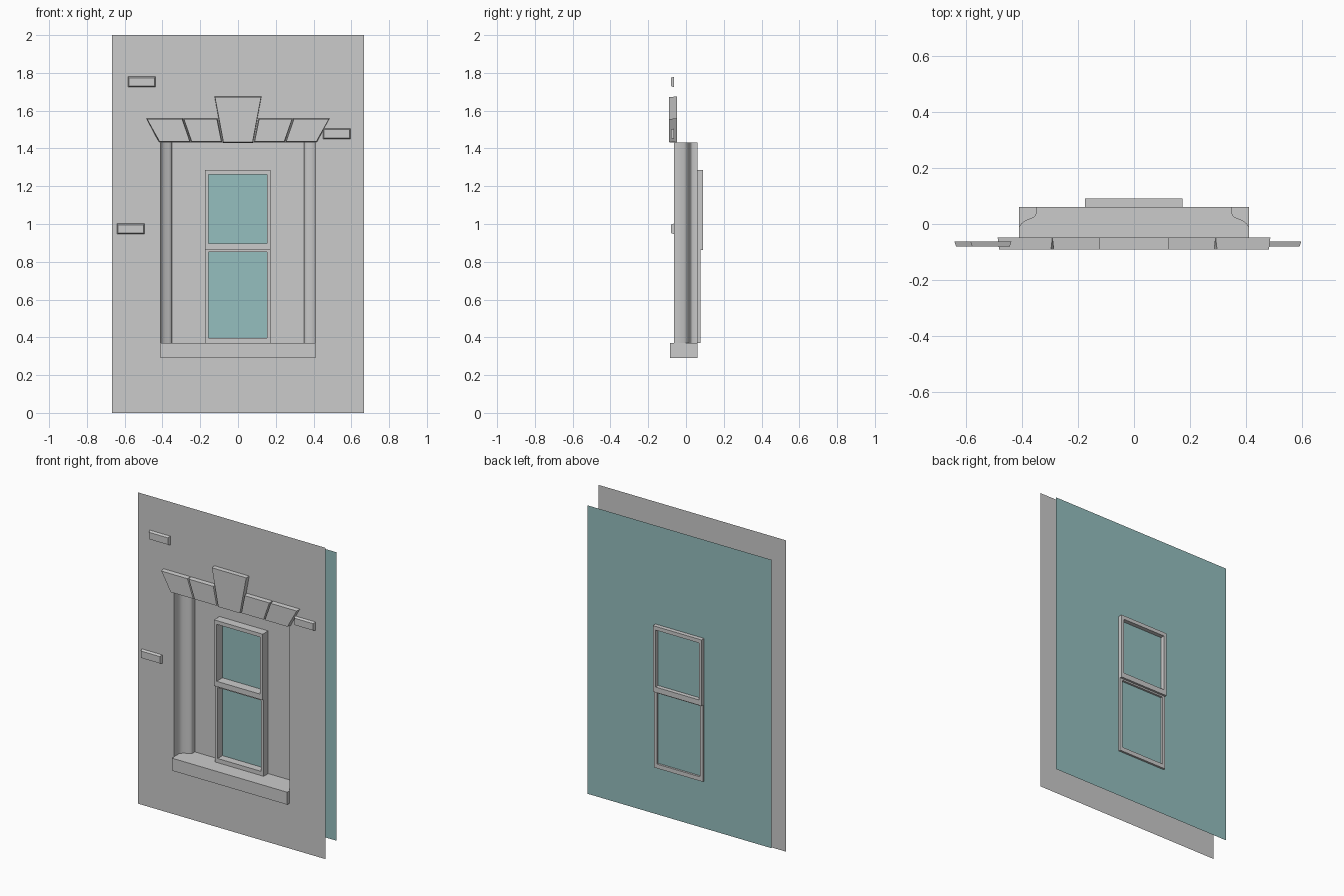
import bpy, bmesh

if "Cube" in bpy.data.objects:
    bpy.data.objects.remove(bpy.data.objects["Cube"])

WALL_Y, BACK_Y = -0.063, 0.061
Z0, Z1 = 0.37, 1.432          # opening bottom and top


def make(name, verts, faces, color=None, smooth=False):
    me = bpy.data.meshes.new(name)
    me.from_pydata(verts, [], faces)
    bm = bmesh.new()
    bm.from_mesh(me)
    if len(faces) > 1 and not smooth:
        bmesh.ops.recalc_face_normals(bm, faces=bm.faces)
    bm.to_mesh(me)
    bm.free()
    ob = bpy.data.objects.new(name, me)
    bpy.context.collection.objects.link(ob)
    if color:
        mat = bpy.data.materials.new(name + "_colour")
        mat.diffuse_color = color
        mat.use_nodes = True
        mat.node_tree.nodes["Principled BSDF"].inputs["Base Color"].default_value = mat.diffuse_color
        me.materials.append(mat)
    if smooth:
        bpy.ops.object.select_all(action='DESELECT')
        ob.select_set(True)
        bpy.context.view_layer.objects.active = ob
        bpy.ops.object.shade_smooth_by_angle(angle=0.7)
    return ob


def block(name, outline, y_front, y_back, taper=0.0):
    """Extrude an x/z quad (bl, br, tr, tl); the front is pulled in by taper."""
    signs = [(1, 1), (-1, 1), (-1, -1), (1, -1)]
    v = [(x + sx * taper, y_front, z + sz * taper)
         for (x, z), (sx, sz) in zip(outline, signs)]
    v += [(x, y_back, z) for x, z in outline]
    f = [(0, 1, 2, 3), (7, 6, 5, 4)]
    f += [(i, i + 4, (i + 1) % 4 + 4, (i + 1) % 4) for i in range(4)]
    return make(name, v, f)


def rect(x0, x1, z0, z1):
    return [(x0, z0), (x1, z0), (x1, z1), (x0, z1)]


def ring(name, outer, inner, y0, y1=None):
    """Rectangular surround: flat if y1 is None, otherwise a solid frame."""
    v = [(x, y0, z) for x, z in outer + inner]
    f = [(i, (i + 1) % 4, (i + 1) % 4 + 4, i + 4) for i in range(4)]
    if y1 is not None:
        v += [(x, y1, z) for x, z in outer + inner]
        f += [tuple(k + 8 for k in reversed(q)) for q in f[:4]]
        for b in (0, 4):
            f += [(b + i, b + (i + 1) % 4, b + (i + 1) % 4 + 8, b + i + 8) for i in range(4)]
    return make(name, v, f)


# Front wall sheet with the window opening
ring("wall", rect(-0.667, 0.667, 0, 2), rect(-0.41, 0.41, Z0, Z1), WALL_Y)

# Recessed back panel around the sashes
ring("recess_panel", rect(-0.35, 0.35, Z0, Z1), rect(-0.165, 0.165, Z0 + 0.01, 1.278), BACK_Y)

# Moulded jambs and the soffit that closes the recess
prof = [(0.41, WALL_Y), (0.41, -0.01), (0.40, 0.003), (0.386, 0.013),
        (0.366, 0.021), (0.354, 0.027), (0.35, 0.035), (0.35, BACK_Y)]
n = len(prof)
for side, s in (("left", -1), ("right", 1)):
    v = [(s * x, y, z) for z in (Z0, Z1) for x, y in prof]
    f = [(i, i + 1, i + 1 + n, i + n) for i in range(n - 1)]
    if s > 0:
        f = [q[::-1] for q in f]
    make(side + "_jamb", v, f, smooth=True)
loop = [(x, y, Z1) for x, y in prof] + [(-x, y, Z1) for x, y in reversed(prof)]
make("soffit", loop, [tuple(reversed(range(2 * n)))])

# Sill
block("sill", rect(-0.41, 0.41, 0.29, Z0), -0.086, BACK_Y)

# Sashes, the upper one deeper than the lower
ring("upper_sash", rect(-0.174, 0.172, 0.863, 1.287), rect(-0.155, 0.153, 0.897, 1.263), 0.005, 0.091)
ring("lower_sash", rect(-0.174, 0.172, Z0, 0.863), rect(-0.155, 0.153, 0.397, 0.853), 0.015, 0.077)

# Large glass sheet behind everything
make("glass", [(x, 0.064, z) for x, z in rect(-0.654, 0.654, 0.067, 1.92)],
     [(0, 1, 2, 3)], (0.30, 0.52, 0.52, 1))

# Lintel stones and keystone
block("keystone", [(-0.08, 1.43), (0.08, 1.43), (0.125, 1.675), (-0.125, 1.675)], -0.091, -0.048, 0.003)
stones = [[(0.083, Z1), (0.25, Z1), (0.291, 1.56), (0.107, 1.56)],
          [(0.25, Z1), (0.42, Z1), (0.486, 1.56), (0.291, 1.56)]]
for label, st in zip(("inner", "outer"), stones):
    block("right_%s_lintel_stone" % label, st, -0.091, -0.048, 0.005)
    bl, br, tr, tl = [(-x, z) for x, z in st]
    block("left_%s_lintel_stone" % label, [br, bl, tl, tr], -0.091, -0.048, 0.005)

# Raised bricks
for i, (x, z) in enumerate([(-0.51, 1.752), (-0.567, 0.974), (0.523, 1.477)]):
    block("brick_%d" % (i + 1), rect(x - 0.073, x + 0.073, z - 0.028, z + 0.028), -0.08, WALL_Y, 0.006)
